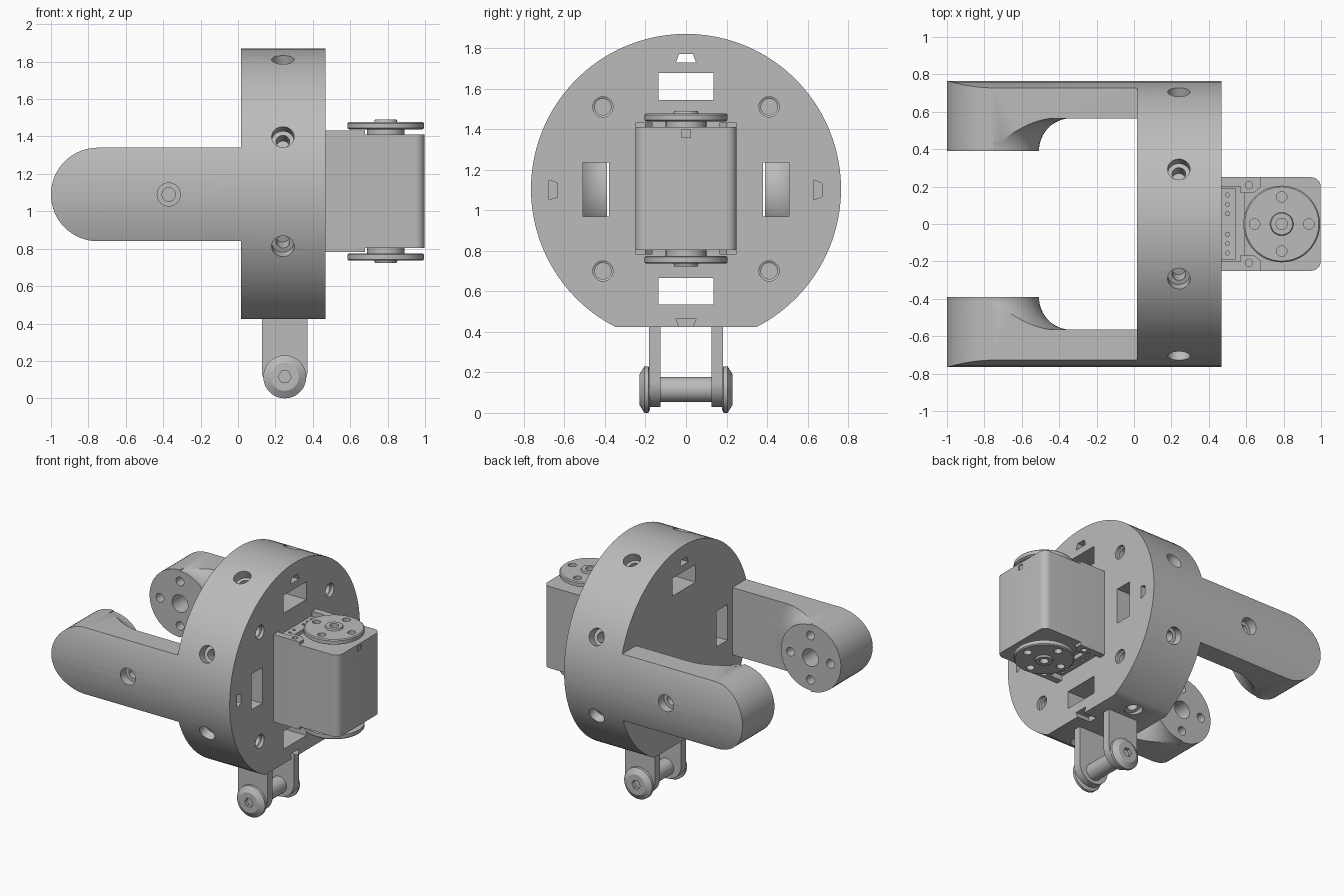
import bpy, bmesh
from math import sin, cos, pi, radians
from mathutils import Vector

cube = bpy.data.objects.get("Cube")
if cube:
    bpy.data.objects.remove(cube, do_unlink=True)

GREY = (0.5, 0.5, 0.5, 1)
grey = bpy.data.materials.new("plain grey")
grey.use_nodes = True
grey.diffuse_color = GREY
grey.node_tree.nodes["Principled BSDF"].inputs["Base Color"].default_value = GREY


def finish(name, bm):
    bmesh.ops.recalc_face_normals(bm, faces=bm.faces)
    mesh = bpy.data.meshes.new(name)
    bm.to_mesh(mesh)
    bm.free()
    mesh.materials.append(grey)
    ob = bpy.data.objects.new(name, mesh)
    bpy.context.collection.objects.link(ob)
    return ob


def loft(name, rings):
    bm = bmesh.new()
    loops = [[bm.verts.new(p) for p in ring] for ring in rings]
    n = len(loops[0])
    for a, b in zip(loops, loops[1:]):
        for i in range(n):
            j = (i + 1) % n
            bm.faces.new((a[i], a[j], b[j], b[i]))
    bm.faces.new(loops[0])
    bm.faces.new(loops[-1])
    return finish(name, bm)


def prism(name, axis, pts, lo, hi):
    """Extrude a 2D outline along one axis."""
    place = {"X": lambda u, v, w: (w, u, v),
             "Y": lambda u, v, w: (u, w, v),
             "Z": lambda u, v, w: (u, v, w)}[axis]
    return loft(name, [[place(u, v, w) for u, v in pts] for w in (lo, hi)])


def box(name, x, y, z):
    return prism(name, "Z", [(x[0], y[0]), (x[1], y[0]), (x[1], y[1]), (x[0], y[1])], *z)


def lathe(name, origin, direction, profile, n=32):
    """Spin a (radius, height) profile about a direction."""
    turn = Vector(direction).to_track_quat("Z", "Y")
    return loft(name, [[Vector(origin) + turn @ Vector((r * cos(2 * pi * i / n), r * sin(2 * pi * i / n), h))
                        for i in range(n)] for r, h in profile])


def combine(ob, tool, operation="DIFFERENCE"):
    mod = ob.modifiers.new("boolean", "BOOLEAN")
    mod.operation, mod.object, mod.solver = operation, tool, "EXACT"
    bpy.context.view_layer.objects.active = ob
    bpy.ops.object.modifier_apply(modifier=mod.name)
    bpy.data.objects.remove(tool, do_unlink=True)


def drill(ob, origin, direction, *profile, n=32):
    combine(ob, lathe("cutter", origin, direction, profile, n))


# Main disc, flat at the bottom
MID, R, BACK, FACE = 1.105, 0.765, 0.015, 0.467
disc = lathe("main_disc", (0, 0, MID), (1, 0, 0), [(R, BACK), (R, FACE)], 96)
combine(disc, box("cutter", (-1, 1), (-1, 1), (0, 0.425)))

# Rectangular windows through the disc
for s in (-1, 1):
    combine(disc, box("cutter", (-1, 1), (-0.135, 0.135), (MID + s * 0.505 - 0.066, MID + s * 0.505 + 0.066)))
    combine(disc, box("cutter", (-1, 1), (s * 0.445 - 0.064, s * 0.445 + 0.064), (0.97, 1.235)))

# Dovetail slots near the rim
trapezoid = [(-0.05, -0.022), (0.05, -0.022), (0.033, 0.022), (-0.033, 0.022)]
combine(disc, prism("cutter", "X", [(u, v + 1.75) for u, v in trapezoid], -1, 1))
combine(disc, prism("cutter", "X", [(u, 0.444 - v) for u, v in trapezoid], 0.36, 1))
for y in (-0.655, 0.65):
    combine(disc, prism("cutter", "X", [(v + y, u + 1.1) for u, v in trapezoid], 0.1, 1))

# Blind screw holes in the face and around the rim
for y in (-0.41, 0.41):
    for z in (0.7, 1.51):
        drill(disc, (0, y, z), (1, 0, 0), (0.04, 0.35), (0.04, 0.44), (0.05, 0.445), (0.05, 0.6))
for k in range(8):
    a = radians(22.5 + 45 * k)
    drill(disc, (0.24, 0, MID), (0, cos(a), sin(a)), (0.036, 0.62), (0.036, 0.7), (0.06, 0.7), (0.06, 0.9))

# Two fork arms with flared round bosses at the tips
TIP, ARM_Z, HALF = -0.75, 1.09, 0.25
outline = [(TIP + HALF * cos(a), ARM_Z + HALF * sin(a)) for a in [pi / 2 + pi * i / 32 for i in range(33)]]
outline += [(BACK, ARM_Z - HALF), (BACK, ARM_Z + HALF)]
flare = [(0.242, 0.3)]
flare += [(0.412 - 0.17 * cos(a), 0.39 + 0.175 * sin(a)) for a in [pi / 2 * i / 12 for i in range(13)]]
flare += [(0.412, 0.6)]
for s, side in ((-1, "front"), (1, "back")):
    arm = prism(side + "_arm", "Y", outline, s * 0.39, s * 0.9)
    combine(arm, lathe("cutter", (0, 0, MID), (1, 0, 0), [(R, -1.2), (R, 0.2)], 96), "INTERSECT")
    relief = box("relief", (TIP, 0.1), sorted((s * 0.35, s * 0.565)), (0.6, 1.6))
    combine(relief, lathe("cutter", (TIP, 0, ARM_Z), (0, s, 0), flare, 64))
    combine(arm, relief)
    drill(arm, (TIP, 0, ARM_Z), (0, s, 0), (0.065, 0.3), (0.065, 0.6))
    for k in range(4):
        a = k * pi / 2
        drill(arm, (TIP + 0.165 * cos(a), 0, ARM_Z + 0.165 * sin(a)), (0, s, 0), (0.032, 0.3), (0.032, 0.52))
    drill(arm, (-0.37, 0, ARM_Z), (0, s, 0), (0.036, 0.62), (0.036, 0.7), (0.062, 0.7), (0.062, 0.9))

# Motor body with rounded outer corners
corner = [(0.948 + 0.05 * sin(a), 0.2 + 0.05 * cos(a)) for a in [pi / 2 * i / 6 for i in range(7)]]
plan = [(FACE, 0.25)] + corner + [(x, -y) for x, y in reversed(corner)] + [(FACE, -0.25)]
LOW, HIGH = 0.803, 1.41
motor = prism("motor_body", "Z", plan, LOW, HIGH)
for z in ((HIGH - 0.08, 1.6), (0.6, LOW + 0.08)):
    combine(motor, box("cutter", (0.4, 0.59), (-0.2, 0.2), z))
combine(motor, box("cutter", (0.99, 1.1), (-0.022, 0.022), (1.36, 1.395)))

ear = [(FACE, 0.25), (0.68, 0.25), (0.68, 0.2), (0.64, 0.165), (0.57, 0.165), (0.57, 0.2), (FACE, 0.2)]
for d, edge, level in ((1, HIGH, "upper"), (-1, LOW, "lower")):
    # Mounting ears with screw holes
    for s, side in ((-1, "front"), (1, "back")):
        tab = prism(f"{level}_{side}_ear", "Z", [(x, s * y) for x, y in ear], edge - d * 0.002, edge + d * 0.022)
        drill(tab, (0.615, s * 0.208, edge), (0, 0, d), (0.02, -0.05), (0.02, 0.1), n=16)

    # Connector block with pin sockets
    block = box(level + "_connector", (FACE, 0.545), (-0.19, 0.19), sorted((edge - d * 0.09, edge - d * 0.01)))
    for y in (-0.155, -0.105, -0.055, 0.055, 0.105, 0.155):
        drill(block, (0.5, y, edge), (0, 0, d), (0.011, -0.05), (0.011, 0.05), n=12)

    # Output horn with its neck, hub and screw holes
    horn = lathe(level + "_horn", (0.79, 0, edge), (0, 0, d),
                 [(0.1, -0.005), (0.1, 0.028), (0.195, 0.028), (0.205, 0.034),
                  (0.205, 0.06), (0.198, 0.067), (0.062, 0.067), (0.058, 0.08)], 48)
    drill(horn, (0.79, 0, edge), (0, 0, d), (0.03, 0.045), (0.03, 0.2))
    for k in range(4):
        a = k * pi / 2
        drill(horn, (0.79 + 0.145 * cos(a), 0.145 * sin(a), edge), (0, 0, d), (0.028, 0.01), (0.028, 0.2), n=24)

# Hanging lugs and the cross pin between them
PIN = (0.25, 0, 0.115)
lug = [(0.25 + 0.122 * cos(a), 0.15 + 0.122 * sin(a)) for a in [pi + pi * i / 24 for i in range(25)]]
lug += [(0.372, 0.43), (0.128, 0.43)]
for s, side in ((-1, "front"), (1, "back")):
    prism(side + "_lug", "Y", lug, s * 0.125, s * 0.182)
    head = lathe(side + "_pin_head", PIN, (0, s, 0),
                 [(0.1, 0.178), (0.115, 0.186), (0.115, 0.205), (0.075, 0.23)], 48)
    drill(head, PIN, (0, s, 0), (0.035, 0.205), (0.035, 0.3), n=6)
lathe("cross_pin", PIN, (0, 1, 0), [(0.062, -0.18), (0.062, 0.18)])

# Smooth the round surfaces, keep the edges crisp
for ob in bpy.context.scene.objects:
    ob.select_set(ob.type == "MESH")
bpy.context.view_layer.objects.active = disc
bpy.ops.object.shade_smooth_by_angle(angle=radians(30))
